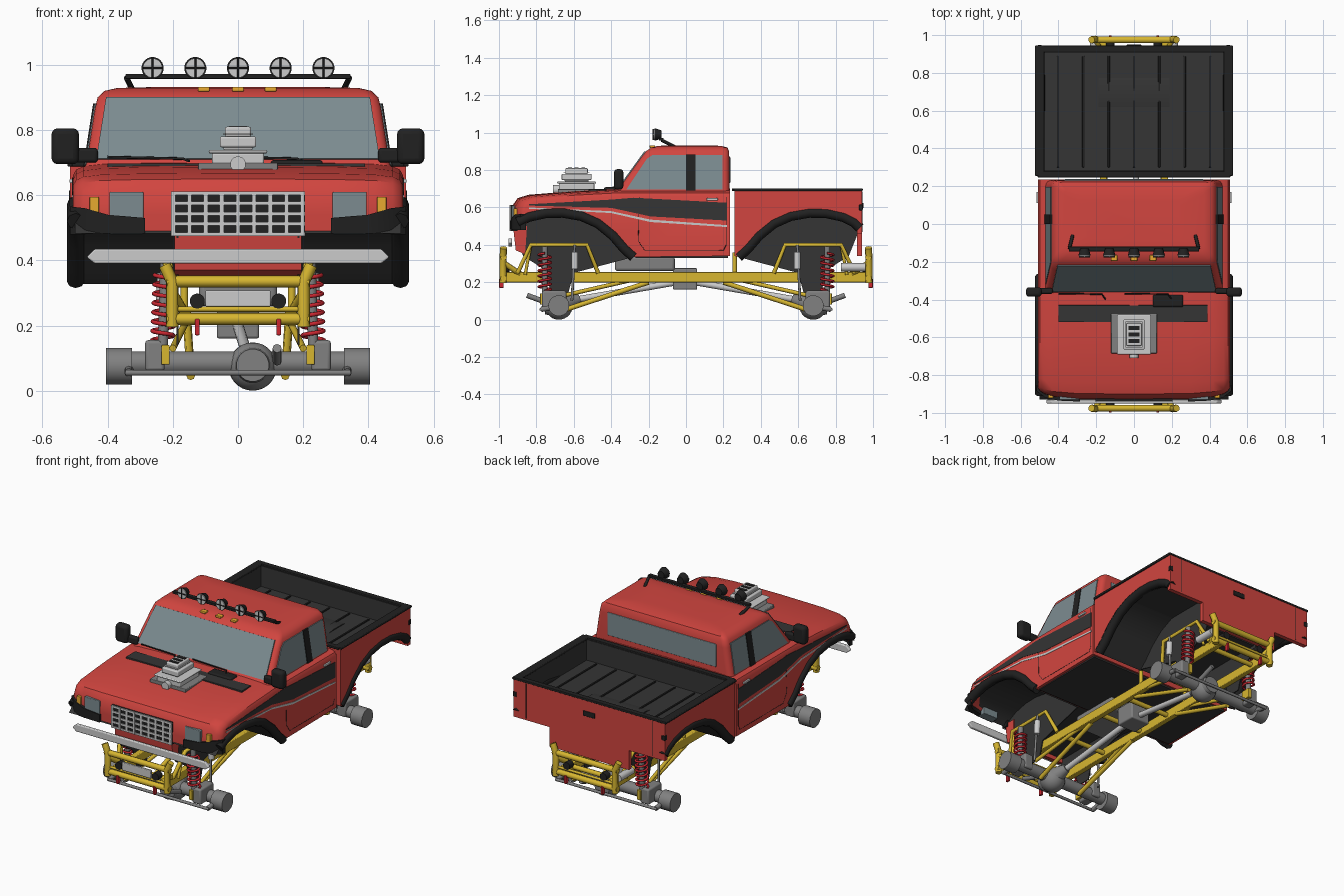
import bpy, bmesh, math
from mathutils import Vector as V

if "Cube" in bpy.data.objects:
    bpy.data.objects.remove(bpy.data.objects["Cube"])

def mat(n, *c):
    m = bpy.data.materials.new(n)
    m.diffuse_color = (*c, 1)
    m.use_nodes = True
    m.node_tree.nodes["Principled BSDF"].inputs["Base Color"].default_value = m.diffuse_color
    return m
RED, DARK, BLACK = mat('red', .64, .06, .05), mat('dark', .035, .035, .035), mat('black', .015, .015, .015)
YEL, GLASS, STEEL = mat('yellow', .68, .47, .03), mat('glass', .2, .26, .28), mat('steel', .22, .22, .22)
SILVER, AMBER, COIL = mat('silver', .55, .55, .55), mat('amber', .8, .4, .03), mat('coil_red', .6, .02, .03)

def finish(name, bm, m, bevel=0):
    bmesh.ops.recalc_face_normals(bm, faces=bm.faces)
    me = bpy.data.meshes.new(name)
    bm.to_mesh(me)
    bm.free()
    o = bpy.data.objects.new(name, me)
    bpy.context.collection.objects.link(o)
    if m: me.materials.append(m)
    if bevel:
        b = o.modifiers.new('bevel', 'BEVEL')
        b.width, b.segments = bevel, 3
    return o

def loft(name, rings, m, bevel=0, caps=True, closed=True):
    bm = bmesh.new()
    r = [[bm.verts.new(p) for p in ring] for ring in rings]
    n = len(r[0])
    for a, b in zip(r, r[1:]):
        for i in range(n if closed else n - 1):
            j = (i + 1) % n
            bm.faces.new((a[i], a[j], b[j], b[i]))
    if caps:
        bm.faces.new(r[0])
        bm.faces.new(r[-1])
    return finish(name, bm, m, bevel)

def prism(name, pts, axis, a, b, m, bevel=0):
    put = {'x': lambda p, t: (t, *p), 'y': lambda p, t: (p[0], t, p[1]), 'z': lambda p, t: (*p, t)}[axis]
    return loft(name, [[put(p, t) for p in pts] for t in (a, b)], m, bevel)

def box(name, x0, x1, y0, y1, z0, z1, m, bevel=0):
    return prism(name, [(x0, y0), (x1, y0), (x1, y1), (x0, y1)], 'z', z0, z1, m, bevel)

def panel(name, pts, off, m):
    return loft(name, [pts, [V(p) + V(off) for p in pts]], m)

def cyl(name, p, q, r, m, r2=None, n=20):
    p, q = V(p), V(q)
    u = (q - p).orthogonal().normalized()
    w = (q - p).normalized().cross(u)
    ang = [2 * math.pi * i / n for i in range(n)]
    return loft(name, [[c + s * (u * math.cos(a) + w * math.sin(a)) for a in ang] for c, s in ((p, r), (q, r2 or r))], m)

def tube(name, pts, r, m):
    cu = bpy.data.curves.new(name, 'CURVE')
    cu.dimensions, cu.bevel_depth, cu.bevel_resolution, cu.use_fill_caps = '3D', r, 2, True
    s = cu.splines.new('POLY')
    s.points.add(len(pts) - 1)
    for k, p in zip(s.points, pts): k.co = (*p, 1)
    cu.materials.append(m)
    o = bpy.data.objects.new(name, cu)
    bpy.context.collection.objects.link(o)

ARCH = [(-.93, .49), (-.9, .52), (-.84, .55), (-.75, .57), (-.66, .572), (-.56, .555), (-.47, .515), (-.39, .45), (-.33, .38), (-.28, .335)]

# front body: side profile with wheel arch, lofted across the width so hood and nose curve
prof = [(.235, .34), (.235, .7), (-.36, .7), (-.6, .687), (-.84, .668), (-.9, .65), (-.928, .61), (-.93, .54)] + ARCH
rings = []
for x, back, drop in [(0, 0, 0), (.3, .003, .002), (.42, .015, .005), (.475, .03, .012), (.497, .045, .022), (.507, .06, .04)]:
    ring = [(y + back * max(0, min(1, (-y - .75) / .18)), z - (drop if z > .6 else 0)) for y, z in prof]
    rings.append([(x, *p) for p in ring])
    if x: rings.insert(0, [(-x, *p) for p in ring])
loft('front_body', rings, RED)
prism('front_fascia', [(-.925, .5), (-.91, .37), (-.86, .35), (-.85, .5)], 'x', -.195, .195, RED)
box('cab_floor', -.49, .49, -.27, .225, .33, .345, DARK)

# cab greenhouse from rounded rings
def rr(x, y0, y1, z, r=.032):
    return [(cx + r * math.cos(a), cy + r * math.sin(a), z) for k, (cx, cy) in enumerate([(x - r, y1 - r), (r - x, y1 - r), (r - x, y0 + r), (x - r, y0 + r)])
            for a in [(k + i / 4) * math.pi / 2 for i in range(5)]]
loft('cab', [rr(.478, -.39, .232, .655), rr(.465, -.36, .232, .7), rr(.44, -.245, .232, .86), rr(.431, -.215, .23, .9),
             rr(.41, -.185, .222, .92), rr(.37, -.15, .19, .929), rr(.25, -.09, .12, .932)], RED)
wy = lambda z: -.36 + (z - .7) * .725
sx = lambda z: .465 - (z - .7) * .157
panel('windshield', [(x, wy(z) + .003, z) for x, z in ((-.435, .708), (.435, .708), (.405, .897), (-.405, .897))], (0, -.008, .004), GLASS)
box('rear_window', -.37, .37, .225, .237, .73, .87, GLASS, .004)
for s in (1, -1):
    side = lambda pts: [(s * (sx(z) - .002), y, z) for y, z in pts]
    panel('side_window', side([(-.32, .695), (-.21, .86), (-.18, .88), (.195, .88), (.195, .695)]), (s * .006, 0, 0), GLASS)
    panel('window_pillar', side([(0, .69), (0, .882), (.05, .882), (.05, .69)]), (s * .01, 0, 0), BLACK)
    prism('side_stripe', [(-.84, .617), (-.4, .642), (-.28, .652), (.22, .625), (.22, .53), (-.19, .552), (-.4, .598), (-.84, .61)], 'x', s * .48, s * .509, DARK)
    prism('stripe_line', [(-.84, .6), (-.4, .58), (-.19, .535), (.22, .505), (.22, .495), (-.19, .522), (-.4, .57), (-.84, .593)], 'x', s * .48, s * .509, SILVER)
    tube('door_seam', [(s * .506, y, z) for y, z in ((-.25, .655), (-.255, .42), (-.22, .37), (.2, .37), (.215, .4), (.215, .655))], .002, BLACK)
    box('door_handle', s * .5, s * .517, .11, .17, .637, .65, SILVER, .003)
    # mirrors
    box('mirror', s * .488, s * .572, -.385, -.335, .695, .805, BLACK, .018)
    box('mirror_arm', s * .43, s * .51, -.37, -.34, .7, .745, BLACK, .01)
    # nose lamps
    box('headlight', s * .29, s * .395, -.932, -.88, .48, .61, GLASS, .004)
    box('indicator', s * .427, s * .455, -.922, -.86, .545, .595, AMBER, .003)
    # black bumper end wrapping from the nose into the front flare
    loft('bumper_end', [[(s * x, y, z0), (s * x, y, z1), (s * x, y + .03, z1), (s * x, y + .03, z0)] for x, y, z0, z1 in
                        ((.285, -.94, .483, .53), (.4, -.935, .482, .54), (.47, -.92, .48, .56), (.515, -.885, .48, .565))], BLACK)
    # wheel arches, front and rear
    for e in (1, -1):
        tube('fender_flare', [(s * .498, e * y, z) for y, z in ARCH[e > 0:]], .027, BLACK)
        loft('arch_liner', [[(s * x, e * y, z - .007) for y, z in ARCH] for x in (.18, .5)], DARK, caps=False, closed=False)
        prism('inner_fender', [(e * y, z) for y, z in ARCH + [(-.6, .25), (-.63, .14), (-.72, .14), (-.76, .27), (-.87, .34)]], 'x', s * .182, s * .188, DARK)
    # bed side
    prism('bed_side', [(.26, .69), (.26, .34)] + [(-y, z) for y, z in ARCH[::-1]] + [(.94, .46), (.94, .69)], 'x', s * .49, s * .515, RED)
    box('bed_liner_side', s * .478, s * .492, .27, .935, .56, .692, DARK)
    box('bed_rail', s * .475, s * .524, .255, .945, .688, .702, BLACK, .004)
    box('tail_marker', s * .495, s * .519, .925, .945, .585, .615, BLACK, .003)
for e in (1, -1):
    prism('center_underbody', [(e * y, z) for y, z in ARCH + [(-.28, .375), (-.86, .375)]], 'x', -.185, .185, DARK)

# cargo bed
prism('tailgate', [(-.515, .69), (.515, .69), (.515, .46), (.27, .46), (.27, .34), (-.27, .34), (-.27, .46), (-.515, .46)], 'y', .915, .942, RED)
box('bed_front', -.5, .5, .26, .28, .36, .69, RED)
box('bed_floor', -.5, .5, .265, .93, .55, .565, DARK)
for y in (.277, .912): box('bed_liner_end', -.49, .49, y - .006, y + .006, .56, .692, DARK)
for y in (.264, .928): box('bed_end_rail', -.51, .51, y - .018, y + .016, .688, .702, BLACK, .004)
for i in range(7): box('bed_rib', i * .134 - .408, i * .134 - .396, .3, .89, .56, .571, BLACK, .003)
box('tailgate_handle', -.04, .04, .935, .949, .595, .625, BLACK, .004)
for x in (-.43, .43): tube('tailgate_seam', [(x, .942, .685), (x, .942, .47)], .002, BLACK)

# grille and chrome bumper
box('grille_back', -.205, .205, -.937, -.9, .475, .612, BLACK)
for i in range(9): box('grille_bar_upright', i * .0496 - .205, i * .0496 - .192, -.943, -.93, .475, .612, SILVER)
for i in range(5): box('grille_bar_cross', -.205, .205, -.942, -.93, .475 + i * .0315, .486 + i * .0315, SILVER)
prism('chrome_bumper', [(-.465, .41), (-.44, .435), (.44, .435), (.465, .41), (.44, .39), (-.44, .39)], 'y', -.95, -.93, SILVER, .005)

# hood: stripe, supercharger, scoop, wipers
box('hood_stripe', -.4, .39, -.52, -.43, .68, .6975, DARK, .002)
box('blower_flange', -.122, .122, -.685, -.475, .67, .699, STEEL, .004)
for w, y0, y1, z0, z1 in ((.08, -.68, -.49, .69, .73), (.09, -.69, -.48, .728, .738), (.045, -.65, -.52, .738, .75), (.056, -.665, -.505, .747, .78), (.046, -.655, -.515, .786, .79), (.04, -.645, -.525, .778, .81)):
    box('blower_tier', -w, w, y0, y1, z0, z1, SILVER, .006)
for y in (-.62, -.585, -.55): box('blower_slot', -.028, .028, y - .01, y + .01, .8, .813, BLACK)
cyl('blower_pulley', (0, -.71, .695), (0, -.67, .695), .024, SILVER)
box('hood_vent', .1, .26, -.44, -.375, .685, .708, BLACK, .01)
for x in (-.15, .2): tube('wiper', [(x, -.4, .705), (x - .02, -.372, .712), (x - .25, -.368, .717)], .004, BLACK)

# roof light bar
box('light_bar', -.345, .345, -.145, -.12, .957, .972, BLACK, .003)
for s in (1, -1): tube('light_bar_leg', [(s * .342, -.13, .96), (s * .325, -.06, .925)], .009, BLACK)
for i in range(5):
    x = (i - 2) * .131
    cyl('roof_lamp', (x, -.168, .99), (x, -.13, .99), .034, BLACK, .022)
    cyl('roof_lamp_lens', (x, -.173, .99), (x, -.165, .99), .03, SILVER)
    for d in ((.03, 0), (0, .03)):
        tube('lamp_guard', [(x - d[0], -.175, .99 - d[1]), (x + d[0], -.175, .99 + d[1])], .003, BLACK)
for x in (-.105, 0, .1): box('roof_marker', x - .018, x + .018, -.195, -.165, .918, .932, AMBER, .004)

# chassis frame
for s in (1, -1):
    box('frame_rail', s * .145, s * .18, -.97, .97, .2, .255, YEL, .004)
    tube('body_mount', [(s * .165, .26, .25), (s * .165, .26, .36)], .012, YEL)
    cyl('exhaust_tip', (s * .21, .83, .28), (s * .21, .96, .28), .022, SILVER)
for y in (-.88, -.45, -.12, .12, .45, .88): tube('crossmember', [(-.165, y, .225), (.165, y, .225)], .015, YEL)
box('transfer_case', -.065, .065, -.07, .06, .16, .275, STEEL, .008)
box('engine_pan', -.12, .12, -.38, -.06, .26, .34, STEEL, .015)

# running gear, the same at both ends
for e in (1, -1):
    P = lambda x, y, z: (x, e * y, z)
    for z in (.335, .22): tube('cage_bar', [P(-.22, -.975, z), P(.22, -.975, z)], .018, YEL)
    tube('cage_bar_thin', [P(-.2, -.975, .25), P(.2, -.975, .25)], .008, YEL)
    cyl('axle_tube', P(-.35, -.68, .085), P(.35, -.68, .085), .036, STEEL)
    bm = bmesh.new()
    bmesh.ops.create_uvsphere(bm, u_segments=24, v_segments=14, radius=.074)
    bmesh.ops.translate(bm, verts=bm.verts, vec=P(.045, -.68, .074))
    finish('differential', bm, STEEL)
    cyl('differential_cover', P(.045, -.73, .078), P(.045, -.755, .078), .055, STEEL, .05)
    cyl('differential_nose', P(.045, -.64, .09), P(.03, -.57, .11), .05, STEEL, .025)
    cyl('driveshaft', P(.03, -.6, .105), P(0, -.05, .2), .017, SILVER)
    tube('tie_rod', [P(-.345, -.775, .055), P(.345, -.775, .055)], .009, STEEL)
    tube('steering_ram', [P(.12, -.85, .13), P(.12, -.74, .09)], .014, STEEL)
    for s in (1, -1):
        Q = lambda x, y, z: (s * x, e * y, z)
        tube('cage_post', [Q(.225, -.975, .385), Q(.202, -.978, .335), Q(.202, -.978, .195)], .019, YEL)
        tube('cage_brace', [Q(.2, -.97, .3), Q(.165, -.88, .24)], .015, YEL)
        cyl('cage_lamp', Q(.125, -.985, .275), Q(.125, -.945, .275), .023, BLACK)
        box('tow_hook', s * .118, s * .132, e * .999, e * .975, .17, .22, COIL, .003)
        cyl('wheel_hub', Q(.325, -.68, .075), Q(.405, -.68, .075), .056, STEEL)
        box('axle_perch', s * .225, s * .285, e * -.77, e * -.64, .06, .155, STEEL, .01)
        tube('tie_arm', [Q(.335, -.775, .055), Q(.335, -.68, .07)], .014, STEEL)
        tube('shock_hoop', [Q(.185, -.9, .25), Q(.222, -.83, .4), Q(.222, -.53, .4), Q(.185, -.47, .25)], .012, YEL)
        tube('hoop_brace', [Q(.21, -.83, .4), Q(.195, -.86, .24)], .009, YEL)
        # coil-over, second damper
        n = 84
        tube('coil_spring', [Q(.231 - .008 * i / n + .033 * math.cos(i * math.pi / 6), -.755 + .033 * math.sin(i * math.pi / 6), .155 + .2 * i / n) for i in range(n + 1)], .0065, COIL)
        cyl('coil_damper', Q(.231, -.755, .12), Q(.223, -.755, .39), .016, STEEL)
        cyl('damper_body', Q(.235, -.595, .27), Q(.23, -.595, .36), .018, SILVER)
        cyl('damper_rod', Q(.24, -.61, .1), Q(.23, -.595, .4), .007, STEEL)
        # suspension links
        tube('lower_link', [Q(.145, -.67, .045), Q(.155, -.2, .2)], .013, YEL)
        tube('upper_link', [Q(.2, -.65, .13), Q(.16, -.3, .21)], .011, YEL)
        box('link_bracket', s * .21, s * .235, e * -.78, e * -.72, .08, .14, YEL, .003)
box('number_plate', -.1, .1, -.99, -.975, .258, .308, SILVER, .004)

# smooth shading with sharp edges kept
bpy.ops.object.select_all(action='DESELECT')
for o in bpy.data.objects:
    if o.type == 'MESH':
        o.select_set(True)
        bpy.context.view_layer.objects.active = o
bpy.ops.object.shade_smooth_by_angle(angle=math.radians(35))
